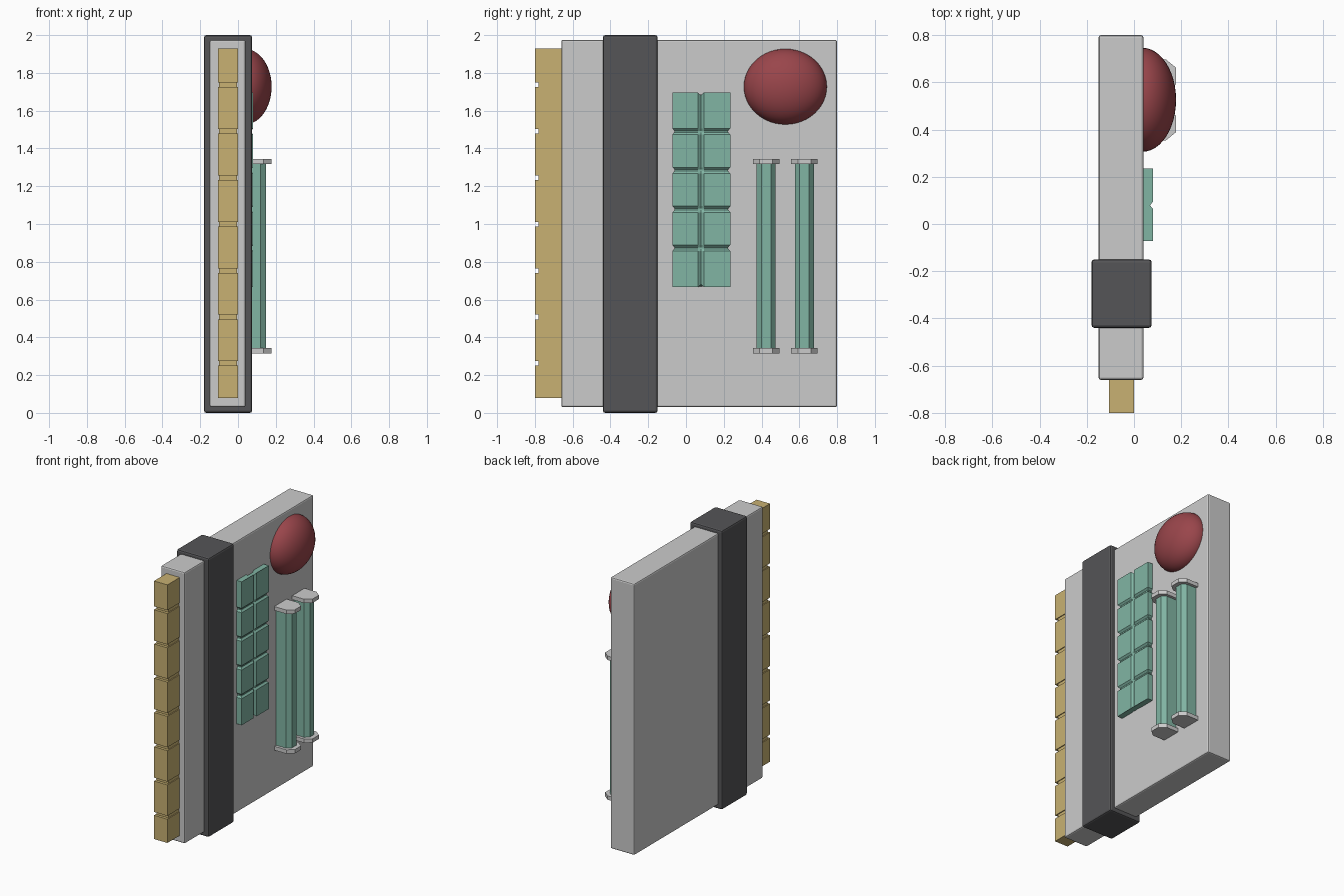
import bpy, bmesh
from mathutils import Vector

if "Cube" in bpy.data.objects:
    bpy.data.objects.remove(bpy.data.objects["Cube"])


def material(name, rgb):
    m = bpy.data.materials.new(name)
    m.diffuse_color = (*rgb, 1)
    m.use_nodes = True
    m.node_tree.nodes["Principled BSDF"].inputs["Base Color"].default_value = m.diffuse_color
    return m


DARK = material("dark_grey", (0.09, 0.09, 0.095))
GOLD = material("gold", (0.58, 0.44, 0.17))
GREEN = material("green", (0.22, 0.46, 0.37))
RED = material("red", (0.32, 0.06, 0.07))


def finish(bm, name, mat=None):
    bmesh.ops.recalc_face_normals(bm, faces=bm.faces)
    mesh = bpy.data.meshes.new(name)
    bm.to_mesh(mesh)
    bm.free()
    ob = bpy.data.objects.new(name, mesh)
    bpy.context.collection.objects.link(ob)
    if mat:
        mesh.materials.append(mat)
    return ob


def box(name, lo, hi, bevel, mat=None):
    lo, hi = Vector(lo), Vector(hi)
    bm = bmesh.new()
    bmesh.ops.create_cube(bm, size=1)
    for v in bm.verts:
        v.co = (lo + hi) / 2 + v.co * (hi - lo)
    ob = finish(bm, name, mat)
    mod = ob.modifiers.new("bevel", "BEVEL")
    mod.width, mod.segments = bevel, 2
    return ob


def loft(name, rings, mat=None):
    """Skin a stack of equal-length 3D rings and cap both ends."""
    bm = bmesh.new()
    vs = [[bm.verts.new(p) for p in r] for r in rings]
    n = len(vs[0])
    for a, b in zip(vs, vs[1:]):
        for i in range(n):
            j = (i + 1) % n
            bm.faces.new((a[i], a[j], b[j], b[i]))
    bm.faces.new(vs[0])
    bm.faces.new(vs[-1])
    return finish(bm, name, mat)


# Main slab and the wrap-around band
box("body", (-0.15, -0.66, 0.03), (0.04, 0.80, 1.975), 0.01)
box("band", (-0.18, -0.44, 0), (0.075, -0.15, 2), 0.012, DARK)


# Segmented strip on the front edge, square notches between blocks
def strip_ring(z, d):
    x0, x1, y = -0.106 + d * 0.3, -d * 0.3, -0.80 + d
    return [(x0, y, z), (x1, y, z), (x1, -0.65, z), (x0, -0.65, z)]


rings = [strip_ring(0.08, 0)]
for i in range(7):
    z = 0.262 + i * 0.2457
    rings += [strip_ring(z - 0.012, 0), strip_ring(z - 0.012, 0.02),
              strip_ring(z + 0.012, 0.02), strip_ring(z + 0.012, 0)]
rings.append(strip_ring(1.93, 0))
loft("edge_strip", rings, GOLD)


# Tiled panel, two columns by five rows with V grooves
def tile_ring(z, d=0.0, dent=0.0):
    top = 0.08 - d
    y0, y1 = -0.072 + d, 0.235 - d
    return [(0.03, y0, z), (top, y0, z), (top, 0.064, z),
            (min(top, 0.068), 0.079, z + dent), (top, 0.094, z),
            (top, y1, z), (0.03, y1, z), (0.03, 0.094, z),
            (0.03, 0.079, z + dent), (0.03, 0.064, z)]


rings = [tile_ring(0.667, dent=0.014)]
for i in range(1, 5):
    z = 0.667 + i * 0.2056
    rings += [tile_ring(z - 0.016), tile_ring(z - 0.004, 0.012),
              tile_ring(z + 0.004, 0.012), tile_ring(z + 0.016)]
rings.append(tile_ring(1.695, dent=-0.014))
loft("tile_panel", rings, GREEN)


# Two upright tubes with end caps, chamfered on the outward side
def half_prism(name, y, hw, side, front, z0, z1, mat=None):
    prof = [(0.035, -hw), (side, -hw), (front, -hw / 2),
            (front, hw / 2), (side, hw), (0.035, hw)]
    loft(name, [[(x, y + v, z) for x, v in prof] for z in (z0, z1)], mat)


for n, y in enumerate((0.424, 0.627), 1):
    half_prism(f"tube_{n}", y, 0.05, 0.118, 0.148, 0.33, 1.33, GREEN)
    half_prism(f"tube_{n}_lower_cap", y, 0.07, 0.135, 0.178, 0.315, 0.343)
    half_prism(f"tube_{n}_upper_cap", y, 0.07, 0.135, 0.178, 1.317, 1.345)

# Smooth domed button
bm = bmesh.new()
bmesh.ops.create_uvsphere(bm, u_segments=48, v_segments=24, radius=1)
for v in bm.verts:
    v.co = Vector((0.036 + 0.142 * v.co.x, 0.526 + 0.22 * v.co.y, 1.727 + 0.2 * v.co.z))
for f in bm.faces:
    f.smooth = True
finish(bm, "dome_button", RED)
